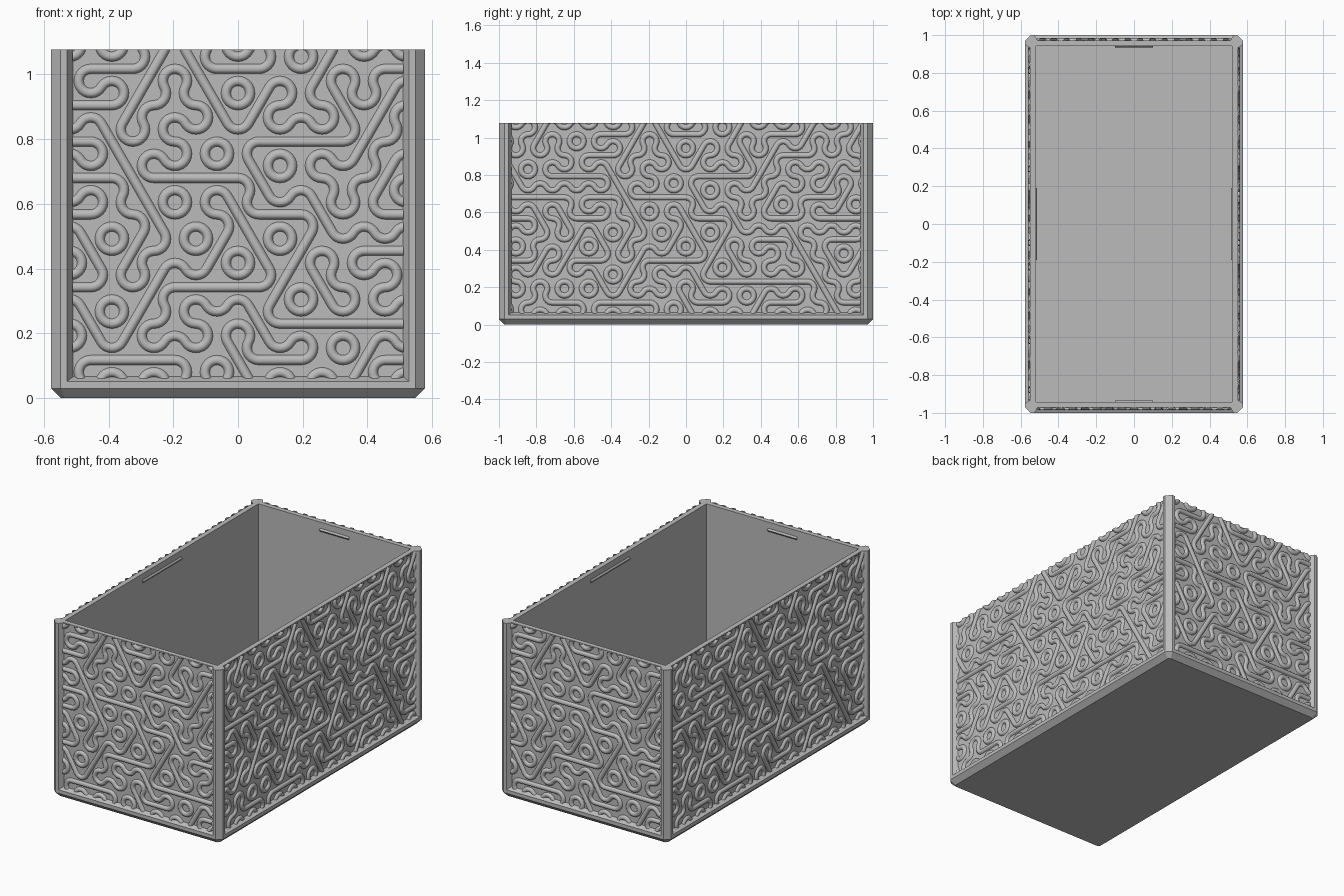
import bpy, bmesh, random
from math import sin, cos, radians, sqrt
from mathutils import Vector, Matrix

cube = bpy.data.objects.get("Cube")
if cube:
    bpy.data.objects.remove(cube)

HX, HY, TOP = 0.578, 1.0, 1.078      # half width, half depth, height
RECESS = 0.028                       # panel depth behind the frame
SIDE = 0.075                         # hexagon tile side
STEP = SIDE * sqrt(3)                # tile spacing along a row

grey = bpy.data.materials.new("matte_grey")
grey.use_nodes = True
grey.diffuse_color = (0.5, 0.5, 0.5, 1)
bsdf = grey.node_tree.nodes["Principled BSDF"]
bsdf.inputs["Base Color"].default_value = grey.diffuse_color
bsdf.inputs["Roughness"].default_value = 0.8


def finish(name, bm, fix_normals=True):
    if fix_normals:
        bmesh.ops.recalc_face_normals(bm, faces=bm.faces)
    mesh = bpy.data.meshes.new(name)
    bm.to_mesh(mesh)
    bm.free()
    mesh.materials.append(grey)
    obj = bpy.data.objects.new(name, mesh)
    bpy.context.collection.objects.link(obj)
    return obj


def loft(name, rings):
    """Join rings of points with quads and cap both ends."""
    bm = bmesh.new()
    loops = [[bm.verts.new(p) for p in ring] for ring in rings]
    for a, b in zip(loops, loops[1:]):
        for i in range(len(a)):
            j = (i + 1) % len(a)
            bm.faces.new((a[i], a[j], b[j], b[i]))
    bm.faces.new(loops[0][::-1])
    bm.faces.new(loops[-1])
    return finish(name, bm)


def rect(inset, z, hx=HX, hy=HY):
    x, y = hx - inset, hy - inset
    return [(-x, -y, z), (x, -y, z), (x, y, z), (-x, y, z)]


def octagon(inset, c, z):
    x, y = HX - inset, HY - inset
    return [(x - c, -y, z), (x, c - y, z), (x, y - c, z), (x - c, y, z),
            (c - x, y, z), (-x, y - c, z), (-x, c - y, z), (c - x, -y, z)]


# Hollow bin with thin walls
loft("bin_walls", [rect(RECESS, 0.02), rect(RECESS, TOP),
                   rect(0.058, TOP), rect(0.058, 0.04)])

# Base frame, chamfered below and sloped in to the panels above
loft("base_frame", [octagon(0.03, 0.012, 0), octagon(0, 0.03, 0.03),
                    octagon(0, 0.03, 0.052), octagon(RECESS, 0.012, 0.066)])

# Corner posts
profile = [(0.03, 0), (0.05, 0), (0.068, RECESS), (0.068, 0.04),
           (0.04, 0.068), (RECESS, 0.068), (0, 0.05), (0, 0.03)]
for sx, side in ((1, "left"), (-1, "right")):
    for sy, end in ((-1, "front"), (1, "back")):
        loft(f"{end}_{side}_post",
             [[(sx * (HX - a), sy * (HY - b), z) for a, b in profile]
              for z in (0.03, TOP)])

# Lid catches inside the rim
for s, side in ((1, "left"), (-1, "right")):
    x = s * (HX - 0.058)
    loft(f"{side}_catch", [[(x, y, 1.02), (x - s * 0.007, y, 1.03), (x, y, 1.04)]
                           for y in (-0.19, 0.19)])
for s, end in ((-1, "front"), (1, "back")):
    y = s * (HY - 0.058)
    loft(f"{end}_catch", [[(x, y, 1.02), (x, y - s * 0.007, 1.03), (x, y, 1.04)]
                          for x in (-0.1, 0.1)])

# Maze tiles: Y and A hold three bends, the others a straight run and two bends
BENDS = {"Y": (30, 150, 270), "A": (90, 210, 330),
         "-": (90, 270), "/": (150, 330), "L": (30, 210)}
RUNS = {"-": 0, "/": 60, "L": 120}
ROWS = ["A--AL-Y/-", "L/YAL---", "-Y/--/LAY", "L/Y/L/A-", "-YLYL-LY-",
        "-L--LYA/", "-LYAA--/Y", "-/YL/YL/", "A-/L-Y/A-"]
ROW_Z = 0.1175
RIB = [(-0.015, 0), (-0.011, 0.008), (-0.005, 0.012),
       (0.005, 0.012), (0.011, 0.008), (0.015, 0)]


def polar(r, deg):
    return Vector((r * cos(radians(deg)), r * sin(radians(deg))))


def tile_paths(kind, c):
    """Centre lines with their normals for one tile."""
    for bend in BENDS[kind]:
        mid = c + polar(SIDE, bend)
        dirs = [polar(1, bend + 120 + 15 * i) for i in range(9)]
        yield [(mid + d * SIDE / 2, d) for d in dirs]
    if kind in RUNS:
        d, n = polar(STEP / 2, RUNS[kind]), polar(1, RUNS[kind] - 90)
        yield [(c - d, n), (c + d, n)]


def add_rib(bm, path):
    prev = None
    for p, n in path:
        ring = []
        for off, height in RIB:
            q = p + n * off
            ring.append(bm.verts.new((q.x, -height, q.y)))
        if prev:
            for i in range(len(RIB) - 1):
                bm.faces.new((prev[i], ring[i], ring[i + 1], prev[i + 1]))
        prev = ring


def maze_panel(name, half, dist, turn):
    rng = random.Random(4)
    bm = bmesh.new()
    for k in range(-1, 10):
        row = ROWS[k] if 0 <= k < len(ROWS) else ""
        shift = 0 if k % 2 == 0 else 0.5
        for col in range(-8, 9):
            kind = rng.choice("YA-/L")
            i = col + 4
            if 0 <= i < len(row):
                kind = row[i]
            centre = Vector(((col + shift) * STEP, ROW_Z + k * SIDE * 1.5))
            for path in tile_paths(kind, centre):
                add_rib(bm, path)
    bmesh.ops.remove_doubles(bm, verts=bm.verts, dist=0.0005)
    # Trim the ribs to the panel opening
    for co, no in (((half, 0, 0), (1, 0, 0)), ((-half, 0, 0), (-1, 0, 0)),
                   ((0, 0, 0.06), (0, 0, -1)), ((0, 0, TOP), (0, 0, 1))):
        bmesh.ops.bisect_plane(bm, geom=bm.verts[:] + bm.edges[:] + bm.faces[:],
                               plane_co=co, plane_no=no, clear_outer=True)
    # Close the cut rib ends
    rims = [e for e in bm.edges if e.is_boundary and
            all(abs(v.co.z - TOP) < 0.0001 for v in e.verts)]
    bmesh.ops.extrude_edge_only(bm, edges=rims)
    for v in bm.verts:
        if v.is_boundary and abs(v.co.z - TOP) < 0.0001 and \
                not any(len(e.link_faces) == 2 and abs(e.other_vert(v).co.z - TOP) < 0.0001
                        for e in v.link_edges):
            v.co.y = max(v.co.y, 0)
    bm.normal_update()
    up = sum(f.normal.y * f.calc_area() for f in bm.faces)
    if up > 0:
        bmesh.ops.reverse_faces(bm, faces=bm.faces)
    bmesh.ops.translate(bm, verts=bm.verts, vec=(0, -dist, 0))
    bmesh.ops.rotate(bm, verts=bm.verts, matrix=Matrix.Rotation(radians(turn), 3, "Z"))
    obj = finish(name, bm, False)
    bpy.ops.object.select_all(action="DESELECT")
    obj.select_set(True)
    bpy.context.view_layer.objects.active = obj
    bpy.ops.object.shade_smooth_by_angle(angle=radians(35))


# Same maze on all four sides, turned around the box
for label, half, reach, angle in (("front", 0.512, HY, 0), ("left", 0.934, HX, 90),
                                  ("back", 0.512, HY, 180), ("right", 0.934, HX, 270)):
    maze_panel(label + "_maze_ribs", half, reach - RECESS, angle)
